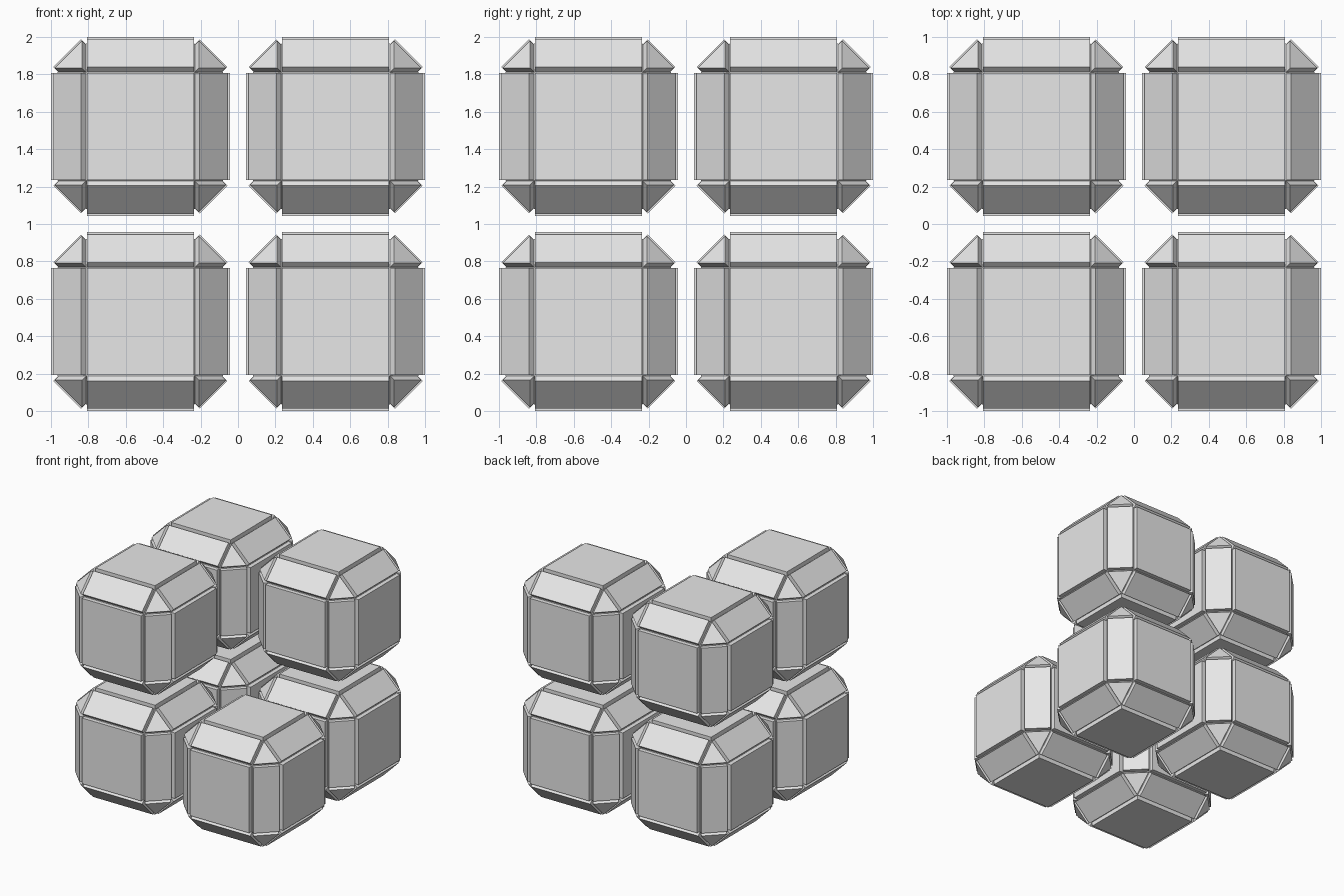
import bpy, bmesh, math
from itertools import product

if "Cube" in bpy.data.objects:
    bpy.data.objects.remove(bpy.data.objects["Cube"])

CENTRE = 0.522    # distance of each block centre from the middle
OUT = 0.442       # core half size
FLAT = 0.2895     # half width of the core's square faces
GAP = 0.003       # groove margin around every plate
RAISE = 0.036     # plate height

grey = bpy.data.materials.new("light grey")
grey.diffuse_color = (0.8, 0.8, 0.8, 1)
grey.use_nodes = True
grey.node_tree.nodes["Principled BSDF"].inputs["Base Color"].default_value = grey.diffuse_color


def block_mesh():
    """Chamfered cube with a raised plate on every face."""
    bm = bmesh.new()
    for sx, sy, sz in product((-1, 1), repeat=3):
        for axis in range(3):
            p = [FLAT] * 3
            p[axis] = OUT
            bm.verts.new((sx * p[0], sy * p[1], sz * p[2]))
    bmesh.ops.convex_hull(bm, input=bm.verts[:])
    bmesh.ops.dissolve_limit(bm, angle_limit=math.radians(2),
                             verts=bm.verts[:], edges=bm.edges[:])
    bmesh.ops.recalc_face_normals(bm, faces=bm.faces[:])
    # grooves, then straight-walled plates
    plates = bm.faces[:]
    bmesh.ops.inset_individual(bm, faces=plates, thickness=GAP, depth=0,
                               use_even_offset=True)
    bm.normal_update()
    bmesh.ops.inset_individual(bm, faces=plates, thickness=0, depth=RAISE,
                               use_even_offset=True)
    bm.normal_update()
    mesh = bpy.data.meshes.new("plated_block")
    bm.to_mesh(mesh)
    bm.free()
    mesh.materials.append(grey)
    return mesh


# Two by two by two cluster with the upper front right corner left empty
mesh = block_mesh()
for x, y, z in product((-1, 1), repeat=3):
    if (x, y, z) == (1, -1, 1):
        continue
    name = "_".join((("lower", "upper")[z > 0], ("front", "back")[y > 0],
                     ("left", "right")[x > 0], "block"))
    block = bpy.data.objects.new(name, mesh)
    block.location = (x * CENTRE, y * CENTRE, 1 + z * CENTRE)
    bpy.context.collection.objects.link(block)
